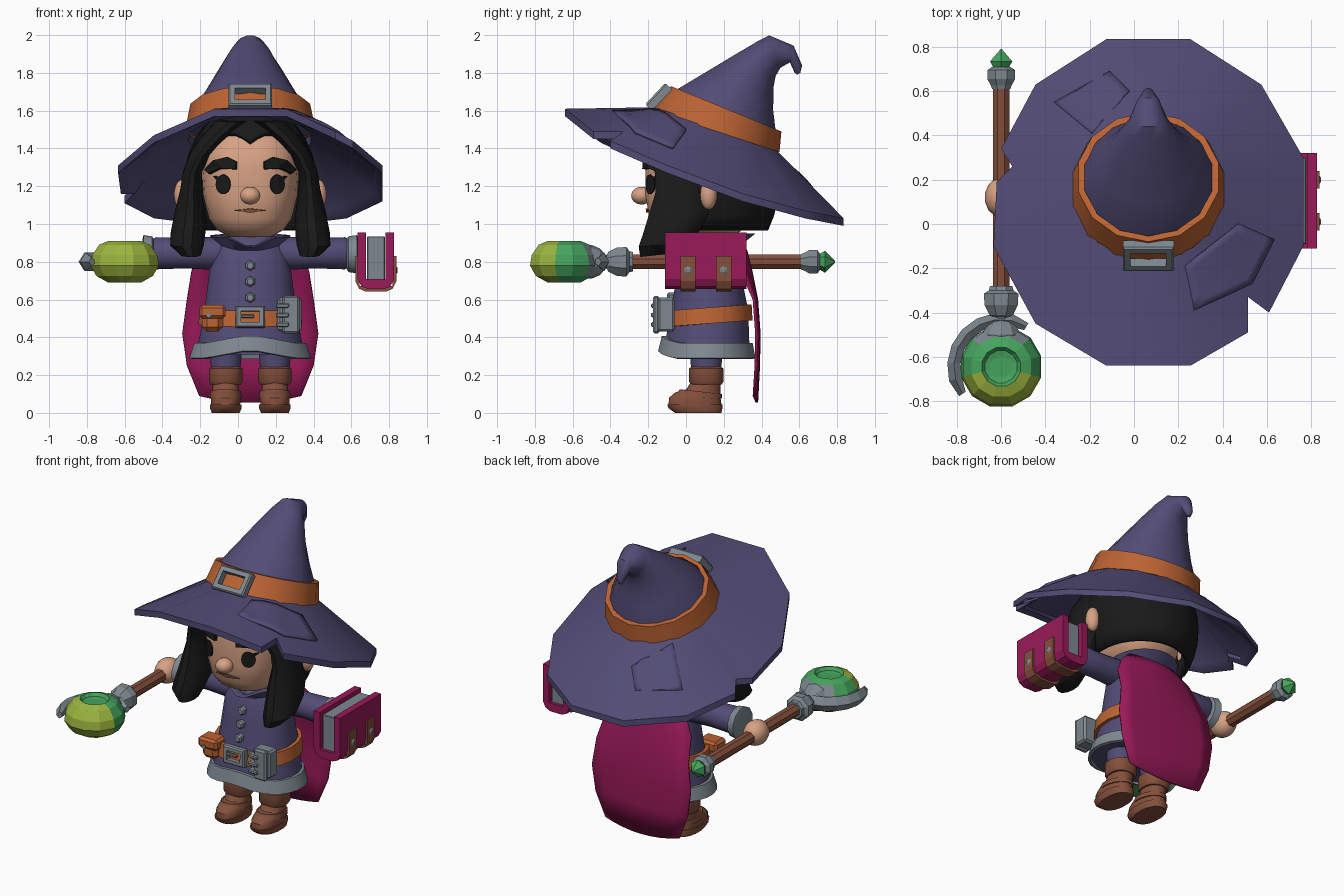
import bpy, bmesh, math
from mathutils import Vector as V
from mathutils.bvhtree import BVHTree

if "Cube" in bpy.data.objects:
    bpy.data.objects.remove(bpy.data.objects["Cube"])

CX = 0.065  # centre line of the figure
COL = dict(purple=(.085, .072, .18), orange=(.50, .125, .033), grey=(.21, .25, .28), black=(.01, .01, .01),
           skin=(.68, .36, .23), magenta=(.32, .010, .10), brown=(.235, .08, .045), green=(.06, .37, .11),
           lime=(.33, .46, .05))
MAT = {}
for k, c in COL.items():
    MAT[k] = bpy.data.materials.new(k)
    MAT[k].diffuse_color = (*c, 1)


def finish(name, bm, mat, smooth=True, solid=0, bevel=0):
    bmesh.ops.recalc_face_normals(bm, faces=bm.faces)
    me = bpy.data.meshes.new(name)
    bm.to_mesh(me)
    bm.free()
    ob = bpy.data.objects.new(name, me)
    bpy.context.collection.objects.link(ob)
    me.materials.append(MAT[mat])
    if solid:
        m = ob.modifiers.new("thickness", 'SOLIDIFY')
        m.thickness, m.offset = solid, 0
    if bevel:
        m = ob.modifiers.new("bevel", 'BEVEL')
        m.width, m.segments = bevel, 1
    if smooth:
        bpy.ops.object.select_all(action='DESELECT')
        ob.select_set(True)
        bpy.context.view_layer.objects.active = ob
        bpy.ops.object.shade_smooth_by_angle(angle=math.radians(38))
    return ob


def loft(name, rings, mat, cap=True, loop=False, wrap=True, **kw):
    bm = bmesh.new()
    rs = [[bm.verts.new(p) for p in r] for r in rings]
    n = len(rs[0])
    for a, b in list(zip(rs, rs[1:])) + ([(rs[-1], rs[0])] if loop else []):
        for i in range(n if wrap else n - 1):
            j = (i + 1) % n
            bm.faces.new((a[i], a[j], b[j], b[i]))
    if cap and not loop:
        bm.faces.new(rs[0])
        bm.faces.new(rs[-1])
    return finish(name, bm, mat, **kw)


def ring(cx, yf, zf, yb, zb, rx, n=16, p=2):
    """Rounded cross-section given by its front and back points."""
    c, v, out = V((cx, (yf + yb) / 2, (zf + zb) / 2)), V((0, (yb - yf) / 2, (zb - zf) / 2)), []
    for i in range(n):
        t = 2 * math.pi * (i + .5) / n
        f = lambda s: math.copysign(abs(s) ** (2 / p), s)
        out.append(c + V((rx * f(math.cos(t)), 0, 0)) + v * f(math.sin(t)))
    return out


def stack(name, rows, mat, cx=CX, n=16, p=2, **kw):
    """Rows of (z, half width, front y, back y)."""
    return loft(name, [ring(cx, a, z, b, z, rx, n, p) for z, rx, a, b in rows], mat, **kw)


def lathe(name, prof, loc, axis, mat, n=10, **kw):
    """Profile of (radius, distance along axis)."""
    rings = []
    for r, t in prof:
        pts = []
        for i in range(n):
            a = 2 * math.pi * (i + .5) / n
            u, w = r * math.cos(a), r * math.sin(a)
            pts.append(V(loc) + V({'X': (t, u, w), 'Y': (u, t, w), 'Z': (u, w, t)}[axis]))
        rings.append(pts)
    return loft(name, rings, mat, **kw)


def ball(name, loc, r, mat):
    bm = bmesh.new()
    bmesh.ops.create_uvsphere(bm, u_segments=14, v_segments=10, radius=1)
    for v in bm.verts:
        v.co = V(loc) + V([a * b for a, b in zip(v.co, r)])
    return finish(name, bm, mat)


def box(name, lo, hi, mat, bevel=.01):
    bm = bmesh.new()
    bmesh.ops.create_cube(bm, size=1)
    for v in bm.verts:
        v.co = V([(a + b) / 2 + c * (b - a) for a, b, c in zip(lo, hi, v.co)])
    return finish(name, bm, mat, smooth=False, bevel=bevel)


def frame(name, loc, w, h, border, depth, lean):
    """Square buckle, leaning back by an angle."""
    def sq(d, y):
        c, s = math.cos(lean), math.sin(lean)
        return [V(loc) + V((x * (w / 2 - d), y * c + z * (h / 2 - d) * s, z * (h / 2 - d) * c - y * s))
                for x, z in ((-1, -1), (1, -1), (1, 1), (-1, 1))]
    return loft(name, [sq(.008, 0), sq(border, 0), sq(border, depth), sq(0, depth), sq(0, .01)], 'grey', loop=True, smooth=False)


def plate(name, pts, target, down, mat, thick):
    """Flat outline laid onto the surface of another part."""
    me = target.data
    tree = BVHTree.FromPolygons([v.co for v in me.vertices], [p.vertices for p in me.polygons])
    d = V((0, 0, -1)) if down else V((0, 1, 0))
    mid = V([sum(c) / len(pts) for c in zip(*pts)])
    m = 4 if down else 1
    edge = [V(p).lerp(V(q), k / m) for p, q in zip(pts, pts[1:] + pts[:1]) for k in range(m)]
    rings = []
    for f in ((1, .75, .5, .25, .02) if down else (1, .02)):
        r = []
        for e in edge:
            a, b = mid.lerp(e, f)
            hit = tree.ray_cast(V((a, b, 3)) if down else V((a, -3, b)), d)[0]
            r.append((hit or V((a, -.2, b))) - d * (thick / 2 + .002))
        rings.append(r)
    bm = bmesh.new()
    rs = [[bm.verts.new(p) for p in r] for r in rings]
    n = len(edge)
    for a, b in zip(rs, rs[1:]):
        for i in range(n):
            bm.faces.new((a[i], a[(i + 1) % n], b[(i + 1) % n], b[i]))
    bm.faces.new(rs[-1])
    return finish(name, bm, mat, smooth=down, solid=thick)


# hat brim with two torn notches
half = [(.19, -.64, 1.57), (.70, -.10, 1.27), (.70, .30, 1.12), (.51, .63, 1.03), (.19, .835, .99)]
outer = [V((CX + x, y, z)) for x, y, z in half[:1]]
outer += [V(p) for p in ((.515, -.49, 1.45), (.515, -.33, 1.45), (.61, -.40, 1.40))]
outer += [V((CX + x, y, z)) for x, y, z in half[1:]]
outer += [V((CX - x, y, z)) for x, y, z in half[:2:-1]]
outer += [V(p) for p in ((-.60, .34, 1.11), (-.55, .26, 1.16), (-.62, .19, 1.16), (-.635, -.10, 1.27),
                         (-.445, -.45, 1.43), (-.125, -.64, 1.57))]
inner = []
for p in outer:
    t = math.atan2((p.y - .1) / .73, (p.x - CX) / .70)
    inner.append(V((CX + .33 * math.cos(t), .155 + .33 * math.sin(t), 1.467 - .115 * math.sin(t))))
up = V((0, 0, .04))
lip = [p.lerp(q, .12) + up * .45 for p, q in zip(outer, inner)]
brim = loft("hat_brim", [outer, [p + up for p in outer], [p + up for p in inner], [p - up * .3 for p in inner], lip,
                         [p.lerp(q, .10) for p, q in zip(outer, inner)]], 'purple', loop=True)
plate("brim_patch_front", [(.23, -.19), (.47, 0), (.63, -.07), (.53, -.27), (.27, -.39)], brim, True, 'purple', .018)
plate("brim_patch_back", [(-.36, .55), (-.11, .69), (-.02, .60), (-.19, .41)], brim, True, 'purple', .004)

# hat cone with bent tip, band and buckle
cone = [(-.15, 1.60, .47, 1.39, .325), (-.06, 1.71, .48, 1.49, .295), (.10, 1.805, .465, 1.60, .23),
        (.26, 1.90, .465, 1.72, .165), (.38, 1.97, .475, 1.78, .12), (.44, 2.0, .50, 1.825, .088),
        (.57, 1.945, .55, 1.855, .05), (.615, 1.84, .575, 1.80, .022), (.605, 1.80, .59, 1.79, .01)]
loft("hat_cone", [ring(CX, *c) for c in cone], 'purple')
band = [(-.18, 1.605, .495, 1.38, .35), (-.08, 1.73, .505, 1.49, .325), (-.055, 1.72, .475, 1.50, .295),
        (-.14, 1.605, .46, 1.39, .31)]
loft("hat_band", [ring(CX, *b, n=14) for b in band], 'orange', loop=True)
frame("hat_buckle", (CX, -.163, 1.69), .23, .155, .035, .05, .75)

# head, neck, ears, nose
head = stack("head", [(.93, .11, -.08, .25), (.97, .18, -.155, .30), (1.03, .22, -.195, .34), (1.15, .25, -.215, .37),
                      (1.3, .26, -.215, .38), (1.42, .25, -.2, .37), (1.52, .18, -.1, .3)], 'skin', n=28, p=2.6)
stack("neck", [(.86, .10, .02, .22), (.98, .10, .02, .24)], 'skin')
ball("nose", (CX, -.235, 1.15), (.055, .055, .047), 'skin')
for s, side in ((-1, "left"), (1, "right")):
    ball("ear_" + side, (CX + s * .36, .12, 1.155), (.045, .045, .08), 'skin')
    # eye with lash, and eyebrow
    eye = [(CX + s * (.143 + .038 * math.cos(a)), 1.21 + .052 * math.sin(a))
           for a in [2 * math.pi * i / 14 for i in range(14)]]
    eye[2:2] = [(CX + s * .197, 1.255)]
    plate("eye_" + side, eye, head, False, 'black', .009)
    brow = [(.075, 1.290), (.072, 1.33), (.12, 1.354), (.19, 1.338), (.238, 1.285), (.215, 1.265), (.16, 1.293)]
    plate("brow_" + side, [(CX + s * x, z) for x, z in brow], head, False, 'black', .022)
    # hanging hair lock
    lock = [(.09, -.05, 1.55, .09, .15), (.185, -.05, 1.465, .075, .16), (.265, -.04, 1.37, .057, .155),
            (.305, -.035, 1.28, .052, .135), (.315, -.035, 1.18, .058, .13), (.32, -.04, 1.05, .085, .165),
            (.33, -.08, .95, .095, .155), (.335, -.125, .89, .092, .13), (.315, -.155, .835, .055, .09)]
    loft("hair_lock_" + side, [ring(CX + s * x, y - ry, z - .01, y + ry, z + .01, rx, 12) for x, y, z, rx, ry in lock], 'black')
plate("mouth", [(CX - .085, 1.072), (CX, 1.082), (CX + .085, 1.072), (CX, 1.060)], head, False, 'brown', .009)

# hair cap: high over the forehead, low at the nape
def hairline(t):
    s = math.sin(t)
    if s < -.5:
        return 1.475 - .045 * max(0, 1 - abs(math.cos(t)) / .25)
    return 1.28 if s < -.2 else .97
cap_rings = []
for k in range(9):
    r = []
    for i in range(40):
        t = 2 * math.pi * i / 40
        z = hairline(t) + (1.6 - hairline(t)) * k / 8
        q = math.sqrt(1 - ((z - 1.2) / .43) ** 2)
        r.append(V((CX + .34 * q * math.cos(t), .12 + (.355 if math.sin(t) > 0 else .395) * q * math.sin(t), z)))
    cap_rings.append(r)
loft("hair_cap", cap_rings, 'black', cap=False, solid=.03)

# tunic, hem, collar, buttons
stack("tunic", [(.31, .29, -.12, .34), (.45, .262, -.10, .335), (.55, .245, -.08, .33), (.7, .225, -.055, .30),
                (.82, .21, -.035, .28), (.90, .18, .0, .26), (.94, .12, .03, .23)], 'purple', n=20, p=2.2)
hem = []
for z, rx, a, b in ((.285, .305, -.135, .355), (.29, .325, -.15, .37), (.37, .30, -.13, .355), (.37, .28, -.11, .33)):
    hem.append([p + V((0, 0, .045 * max(0, 1 - abs(p.x - CX) / .24) if p.y < .1 else 0))
                for p in ring(CX, a, z, b, z, rx, 24)])
loft("hem_trim", hem, 'grey', loop=True)
collar = []
for a, zf, b, zb, rx, drop in ((-.02, .86, .27, .87, .16, 0), (-.075, .925, .37, .95, .215, .06),
                               (-.04, .935, .33, .95, .175, .06), (.02, .86, .22, .88, .11, 0)):
    collar.append([p - V((0, 0, drop * max(0, 1 - abs(p.x - CX) / .12) if p.y < .1 else 0))
                   for p in ring(CX, a, zf, b, zb, rx, 24)])
loft("collar", collar, 'purple', loop=True)
for i, (z, y) in enumerate(((.78, -.06), (.695, -.075), (.61, -.09))):
    lathe(f"button_{i}", [(.028, .04), (.028, 0), (.018, -.01)], (CX, y, z), 'Y', 'grey', n=6, smooth=False)

# belt with buckle, pouch and small clasped tablet
loft("belt", [ring(CX, a, z - .02, b, z + .015, rx, 20, 2.2) for z, rx, a, b in
              ((.475, .255, -.095, .335), (.475, .278, -.12, .355), (.56, .268, -.11, .35), (.56, .245, -.085, .33))],
     'orange', loop=True)
frame("belt_buckle", (CX, -.145, .51), .155, .115, .028, .04, .05)
box("buckle_pin", (CX - .05, -.14, .503), (CX + .02, -.12, .52), 'grey', .004)
box("pouch", (-.19, -.12, .43), (-.08, -.02, .54), 'orange', .025)
box("pouch_flap", (-.205, -.135, .50), (-.065, -.02, .57), 'orange', .015)
lathe("pouch_stud", [(.014, .02), (.014, 0)], (-.155, -.142, .515), 'Y', 'grey', n=6, smooth=False)
box("tablet", (.21, -.15, .43), (.335, -.06, .61), 'grey', .012)
box("tablet_cover", (.235, -.175, .42), (.325, -.14, .62), 'grey', .01)
for i in range(3):
    box(f"tablet_clasp_{i}", (.20, -.185, .455 + i * .05), (.27, -.13, .48 + i * .05), 'grey', .006)

# legs and boots
for s, side in ((-1, "left"), (1, "right")):
    x = CX + s * .13
    stack("leg_" + side, [(.18, .075, .03, .18), (.42, .095, .01, .21)], 'purple', cx=x)
    stack("sole_" + side, [(0, .075, -.06, .19), (.025, .085, -.095, .195), (.045, .085, -.102, .195)], 'brown', cx=x, p=2.3)
    stack("boot_" + side, [(.045, .078, -.095, .19), (.08, .08, -.092, .185), (.108, .074, -.06, .185), (.125, .07, .0, .185),
                           (.18, .07, .035, .185)], 'brown', cx=x, p=2.2)
    stack("boot_cuff_" + side, [(.15, .08, .025, .19), (.165, .09, .015, .2), (.235, .09, .015, .2), (.245, .075, .03, .185)],
          'brown', cx=x, p=2.4)
    loft("boot_strap_" + side, [ring(x, -.06, .085, .192, .075, .086), ring(x, -.035, .125, .192, .10, .082)], 'brown')
    # arm with grey cuff
    prof = [(.075, .10), (.088, .18), (.08, .35), (.085, .50), (.07, .53)]
    lathe("arm_" + side, [(r, s * t) for r, t in prof], (CX, .12, .845), 'X', 'purple', n=14)
    cuff = [(.08, .51), (.098, .52), (.105, .565), (.085, .57)]
    lathe("cuff_" + side, [(r, s * t) for r, t in cuff], (CX, .12, .84), 'X', 'grey', n=12)
ball("hand", (-.60, .12, .805), (.075, .09, .08), 'skin')

# cape
rows = [(.93, .17, .29), (.85, .26, .32), (.75, .31, .345), (.6, .335, .375), (.42, .36, .388), (.25, .335, .385), (.09, .27, .375)]
cape = []
for k, (z, w, y) in enumerate(rows):
    us = [i / 4 - 1 for i in range(9)]
    cape.append([V((CX + u * w, y - (.05 if z > .7 else .015) * u * u, z - (.035 * (1 - u * u) if k == 6 else 0))) for u in us])
loft("cape", cape, 'magenta', cap=False, wrap=False, solid=.014)

# closed book, spine down, with straps and rivets
def cover(name, w, zb, zt, y0, y1, th, mat):
    prof = [(-w, zt), (-w, zb + .055), (-w + .02, zb + .015), (-w + .055, zb), (w - .055, zb), (w - .02, zb + .015), (w, zb + .055),
            (w, zt), (w - th, zt), (w - th, zb + th + .01), (-w + th, zb + th + .01), (-w + th, zt)]
    bm = bmesh.new()
    f = bm.faces.new([bm.verts.new((.73 + x, y0, z)) for x, z in prof])
    g = bmesh.ops.extrude_face_region(bm, geom=[f])['geom']
    bmesh.ops.translate(bm, vec=(0, y1 - y0, 0), verts=[v for v in g if isinstance(v, bmesh.types.BMVert)])
    finish(name, bm, mat, smooth=False)
cover("book_cover", .097, .655, .955, -.11, .32, .045, 'magenta')
box("book_pages", (.683, -.09, .69), (.777, .30, .935), 'grey', .004)
for y in (.01, .20):
    cover("book_strap", .108, .642, .83, y - .04, y + .04, .02, 'brown')
    lathe("strap_rivet", [(.022, 0), (.022, .006), (.012, .012)], (.832, y, .755), 'X', 'grey', n=6, smooth=False)

# staff shaft, fittings and gem
S = (-.60, 0, .80)
lathe("staff_shaft", [(.041, -.32), (.041, .64)], S, 'Y', 'brown', n=8, smooth=False)
lathe("staff_head_fitting", [(.035, -.46), (.04, -.42), (.058, -.41), (.082, -.365), (.084, -.315), (.06, -.30), (.055, -.28)],
      S, 'Y', 'grey', n=8, smooth=False)
lathe("staff_end_fitting", [(.045, .61), (.05, .625), (.068, .655), (.068, .695), (.045, .71)], S, 'Y', 'grey', n=8, smooth=False)
lathe("staff_gem", [(.03, .69), (.058, .735), (.003, .79)], S, 'Y', 'green', n=6, smooth=False)

# orb with sunken top, lime toward the front, grey socket at the back
orb = lathe("orb", [(.05, .085), (.075, .09), (.09, .11), (.14, .09), (.178, .035), (.187, -.02), (.155, -.075), (.09, -.11)],
            (-.60, -.645, .80), 'Z', 'green', n=12, smooth=False)
orb.data.materials.append(MAT['lime'])
orb.data.materials.append(MAT['grey'])
for p in orb.data.polygons:
    if math.hypot(p.center.x + .6, p.center.y + .645) > .1:
        p.material_index = 1 if p.center.y < -.70 else 2 if p.center.y > -.53 else 0
# grey crescent cradling the orb, and its seat
arc = []
for i in range(9):
    a = math.radians(58 + 157 * i / 8)
    w, h = (.018, .022) if i in (0, 8) else (.03, .048)
    arc.append([V((-.60 + r * math.cos(a), -.645 + r * math.sin(a), .80 + z))
                for r, z in ((.214 - w, h * .5), (.214, h), (.214 + w, 0), (.214, -h), (.214 - w, -h * .5))])
loft("orb_crescent", arc, 'grey', smooth=False)
lathe("orb_seat", [(.085, -.54), (.09, -.50), (.07, -.455), (.04, -.43)], S, 'Y', 'grey', n=10, smooth=False)

for m in bpy.data.materials:
    if m.users and not m.is_grease_pencil:
        m.use_nodes = True
        m.node_tree.nodes["Principled BSDF"].inputs["Base Color"].default_value = m.diffuse_color
